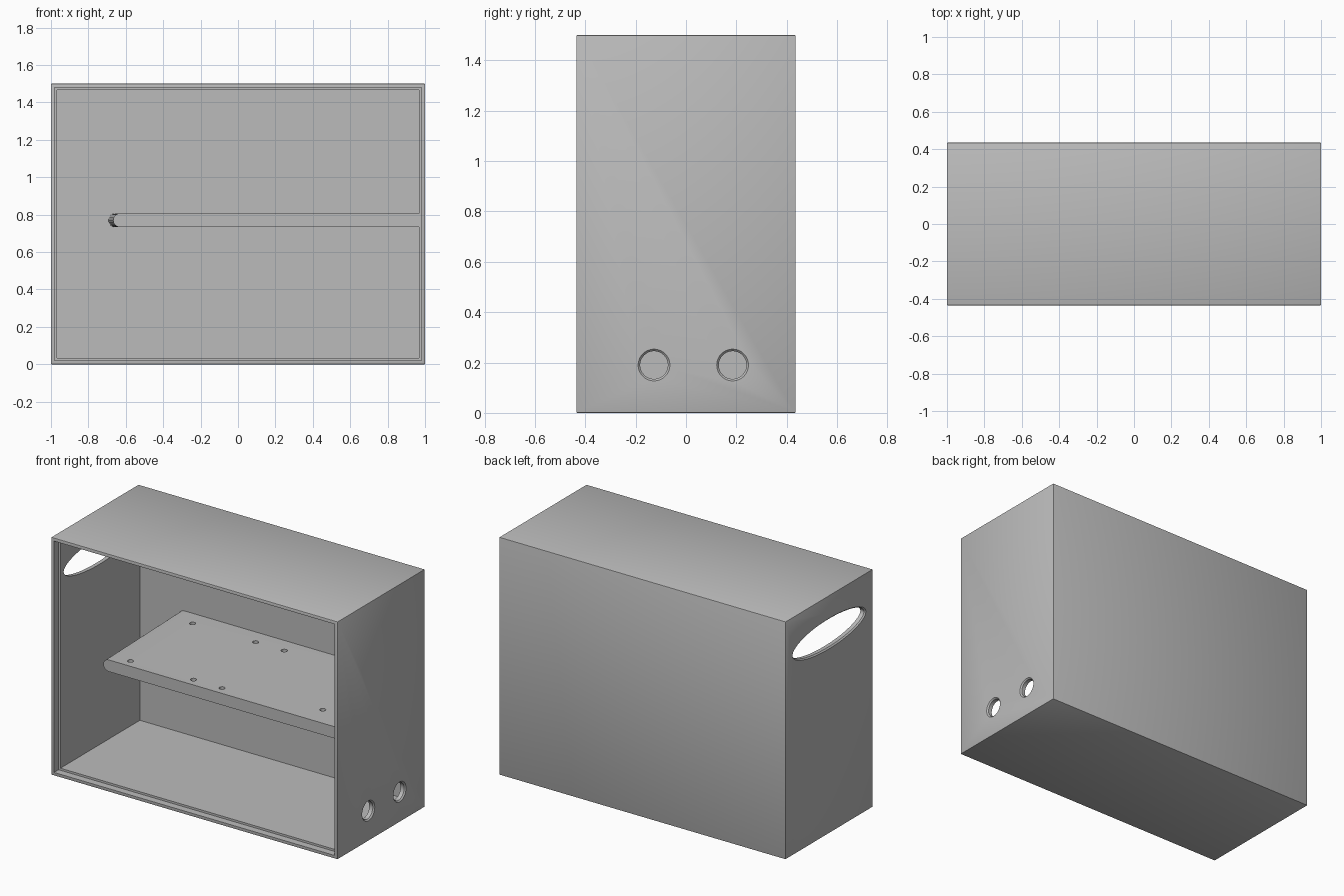
import bpy, bmesh
from math import sin, cos, pi, radians
from mathutils import Vector

cube = bpy.data.objects.get("Cube")
if cube:
    bpy.data.objects.remove(cube, do_unlink=True)

grey = bpy.data.materials.new("plain grey")
grey.use_nodes = True
colour = (0.5, 0.5, 0.5, 1)
grey.diffuse_color = colour
grey.node_tree.nodes["Principled BSDF"].inputs["Base Color"].default_value = colour

W, D, H = 1.0, 0.435, 1.5      # half width, half depth, height
WALL, LIP, STEP = 0.033, 0.02, 0.045
FRONT = -D + STEP              # plane of the rebate and the shelf front


def loft(name, rings):
    """Closed solid through matching rings of points."""
    bm = bmesh.new()
    loops = [[bm.verts.new(p) for p in ring] for ring in rings]
    n = len(loops[0])
    for a, b in zip(loops, loops[1:]):
        for i in range(n):
            j = (i + 1) % n
            bm.faces.new((a[i], a[j], b[j], b[i]))
    bm.faces.new(loops[0])
    bm.faces.new(loops[-1])
    bmesh.ops.recalc_face_normals(bm, faces=bm.faces)
    mesh = bpy.data.meshes.new(name)
    bm.to_mesh(mesh)
    bm.free()
    mesh.materials.append(grey)
    obj = bpy.data.objects.new(name, mesh)
    bpy.context.collection.objects.link(obj)
    return obj


def block(name, x, y0, y1, z0, z1):
    ring = [(-x, z0), (x, z0), (x, z1), (-x, z1)]
    return loft(name, [[(px, y, pz) for px, pz in ring] for y in (y0, y1)])


def oval(centre, u, v, n=64):
    """Ring of points round a centre, with half axes u and v."""
    c, u, v = Vector(centre), Vector(u), Vector(v)
    return [c + u * cos(2 * pi * i / n) + v * sin(2 * pi * i / n) for i in range(n)]


def apply(obj, mod):
    bpy.ops.object.select_all(action="DESELECT")
    bpy.context.view_layer.objects.active = obj
    obj.select_set(True)
    bpy.ops.object.modifier_apply(modifier=mod.name)


def cut(obj, cutter):
    mod = obj.modifiers.new("cut", "BOOLEAN")
    mod.operation, mod.solver, mod.object = "DIFFERENCE", "EXACT", cutter
    apply(obj, mod)
    bpy.data.objects.remove(cutter, do_unlink=True)


def wall_hole(side, y, z, ry, rz):
    """Side wall cutter with a slightly flared outer rim."""
    stations = [(W - 0.1, 0), (W - 0.008, 0), (W + 0.004, 0.012)]
    return loft("hole_cutter", [oval((side * x, y, z), (0, ry + f, 0), (0, 0, rz + f))
                                for x, f in stations])


# Case: open-fronted box with softened edges
case = block("case", W, -D, D, 0, H)
bevel = case.modifiers.new("soft edges", "BEVEL")
bevel.width, bevel.segments = 0.004, 2
apply(case, bevel)
cut(case, block("cavity_cutter", W - WALL, -D - 0.1, D - WALL, WALL, H - WALL))
cut(case, block("rebate_cutter", W - LIP, -D - 0.1, FRONT, LIP, H - LIP))

# Two cable holes in one side, oval handle hole in the other
for y in (-0.127, 0.185):
    cut(case, wall_hole(1, y, 0.19, 0.055, 0.055))
cut(case, wall_hole(-1, 0, 1.26, 0.358, 0.088))

# Shelf: half-round nose, slightly skewed in plan
mid, r, right = 0.77, 0.037, W - WALL


def shelf_ring(y, nose):
    arc = [(nose - r * sin(pi * i / 16), mid + r * cos(pi * i / 16)) for i in range(17)]
    return [(x, y, z) for x, z in [(right, mid + r)] + arc + [(right, mid - r)]]


shelf = loft("shelf", [shelf_ring(FRONT, -0.63), shelf_ring(D - WALL, -0.655)])

# Two patterns of four mounting holes through the shelf
holes = [(x, y) for x in (-0.52, -0.08, 0.12) for y in (-0.33, 0.29)]
holes += [(0.76, -0.24), (0.76, 0.29)]
for x, y in holes:
    cut(shelf, loft("screw_cutter", [oval((x, y, mid + h), (0.018, 0, 0), (0, 0.018, 0), 24)
                                     for h in (-0.1, 0.1)]))

for obj in (case, shelf):
    bpy.ops.object.select_all(action="DESELECT")
    bpy.context.view_layer.objects.active = obj
    obj.select_set(True)
    bpy.ops.object.shade_smooth_by_angle(angle=radians(30))
